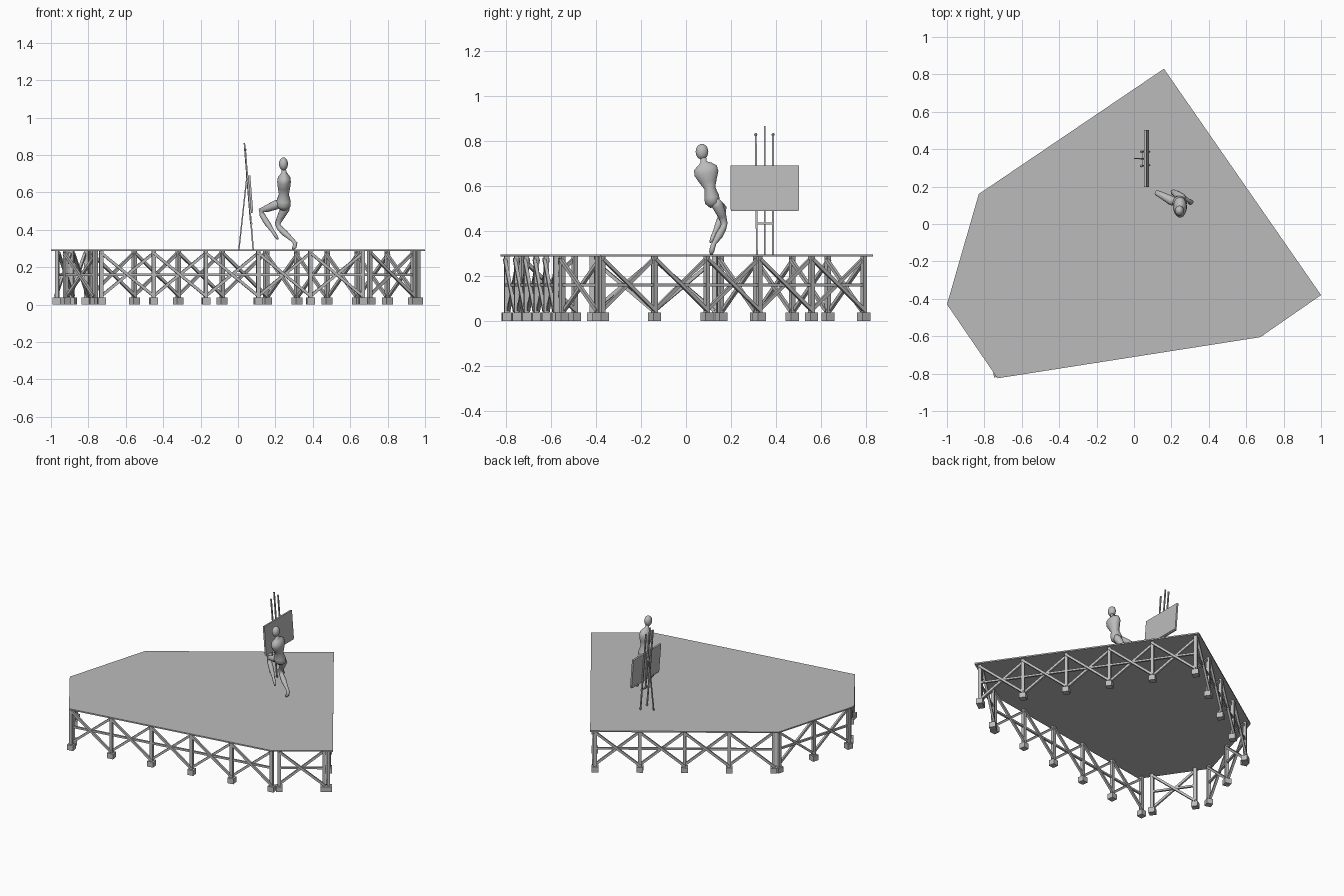
import bpy, bmesh, math
from mathutils import Vector as V

if "Cube" in bpy.data.objects:
    bpy.data.objects.remove(bpy.data.objects["Cube"])

grey = bpy.data.materials.new("plain grey")
grey.diffuse_color = (0.5, 0.5, 0.5, 1)
grey.use_nodes = True
grey.node_tree.nodes["Principled BSDF"].inputs["Base Color"].default_value = grey.diffuse_color


def finish(name, bm, smooth=False):
    bmesh.ops.recalc_face_normals(bm, faces=bm.faces[:])
    me = bpy.data.meshes.new(name)
    bm.to_mesh(me)
    bm.free()
    me.materials.append(grey)
    ob = bpy.data.objects.new(name, me)
    bpy.context.collection.objects.link(ob)
    if smooth:
        for p in me.polygons:
            p.use_smooth = True
    return ob


def tube(bm, stations, ref, sides):
    """Loft rings along a path; each station is (point, radius_u, radius_v)."""
    pts = [V(s[0]) for s in stations]
    rings = []
    for i, (p, ru, rv) in enumerate(stations):
        t = (pts[min(i + 1, len(pts) - 1)] - pts[max(i - 1, 0)]).normalized()
        v = t.cross(V(ref)).normalized()
        u = v.cross(t)
        rings.append([bm.verts.new(pts[i] + u * ru * math.cos(a) + v * rv * math.sin(a))
                      for a in ((k + .5) * math.tau / sides for k in range(sides))])
    for a, b in zip(rings, rings[1:]):
        for k in range(sides):
            j = (k + 1) % sides
            bm.faces.new((a[k], a[j], b[j], b[k]))
    bm.faces.new(rings[0][::-1])
    bm.faces.new(rings[-1])


def beam(bm, a, b, width, side):
    r = width / math.sqrt(2)
    tube(bm, [(a, r, r), (b, r, r)], side, 4)


def ball(bm, centre, scale, seg=16):
    r = bmesh.ops.create_uvsphere(bm, u_segments=seg, v_segments=seg // 2 + 2, radius=1)
    bmesh.ops.scale(bm, vec=V(scale), verts=r["verts"])
    bmesh.ops.translate(bm, vec=V(centre), verts=r["verts"])


# Deck: thin irregular six-sided slab
corners = [(0.16, 0.83), (-0.83, 0.16), (-1.0, -0.43),
           (-0.73, -0.825), (0.675, -0.605), (1.0, -0.38)]
LOW, TOP = 0.286, 0.295
bm = bmesh.new()
f = bm.faces.new([bm.verts.new((x, y, LOW)) for x, y in corners])
g = bmesh.ops.extrude_face_region(bm, geom=[f])
bmesh.ops.translate(bm, vec=(0, 0, TOP - LOW),
                    verts=[v for v in g["geom"] if isinstance(v, bmesh.types.BMVert)])
bm.faces.ensure_lookup_table()
if len(bm.faces) == 7:
    bm.faces.new([v for v in f.verts])
finish("deck", bm)

# Scaffold under each edge: footed posts, mid rail and crossed braces in equal bays
BAY = 0.283
for i, c in enumerate(corners):
    a, b = V((*c, 0)), V((*corners[(i + 1) % 6], 0))
    d = (b - a).normalized()
    inward = V((-d.y, d.x, 0))
    n = int((b - a).length / BAY)
    start = (a + b) / 2 - d * BAY * n / 2 + inward * 0.028
    up = lambda z: V((0, 0, z))
    bm = bmesh.new()
    for k in range(n + 1):
        p = start + d * BAY * k
        beam(bm, p, p + up(0.037), 0.042, d)
        beam(bm, p + up(0.036), p + up(LOW), 0.021, d)
        if k < n:
            q = p + d * BAY
            beam(bm, p + up(0.16), q + up(0.16), 0.013, inward)
            for s, e in ((0.045, 0.275), (0.275, 0.045)):
                off = inward * (0.008 if s < e else -0.008)
                beam(bm, p + up(s) + off, q + up(e) + off, 0.015, inward)
    finish("scaffold_side_%d" % (i + 1), bm)


# Easel: two leaning uprights with knobs, tall mast, rear leg, crossbar
def lean(z):
    return 0.085 - (z - 0.295) * 0.079


bm = bmesh.new()
for y0, y1 in ((0.315, 0.31), (0.387, 0.387)):
    beam(bm, (lean(TOP) - .004, y0, TOP), (lean(0.825) - .004, y1, 0.825), 0.008, (0, 1, 0))
    ball(bm, (lean(0.83) - .004, y1, 0.828), (0.007,) * 3, 8)
beam(bm, (lean(0.43) - .006, 0.35, 0.43), (lean(0.865) - .006, 0.35, 0.865), 0.008, (0, 1, 0))
beam(bm, (0.005, 0.35, TOP), (0.048, 0.35, 0.69), 0.007, (0, 1, 0))
beam(bm, (lean(0.433), 0.308, 0.433), (lean(0.433), 0.392, 0.433), 0.008, (0, 0, 1))
beam(bm, (lean(0.66) - .006, 0.308, 0.66), (lean(0.66) - .006, 0.392, 0.66), 0.008, (0, 0, 1))
beam(bm, (lean(0.494) + .004, 0.2, 0.494), (lean(0.494) + .004, 0.5, 0.494), 0.01, (0, 0, 1))
finish("easel_frame", bm)

# Canvas board resting on the easel
bm = bmesh.new()
tube(bm, [((lean(0.593) + .006, 0.197, 0.593), 0.137, 0.0085),
          ((lean(0.593) + .006, 0.502, 0.593), 0.137, 0.0085)], (-0.079, 0, 1), 4)
finish("canvas_board", bm)

# Mannequin torso, neck and head
bm = bmesh.new()
tube(bm, [((.240, .120, .505), .014, .014), ((.242, .118, .525), .038, .034),
          ((.244, .114, .552), .039, .034), ((.245, .106, .590), .027, .025),
          ((.246, .098, .622), .033, .040), ((.246, .091, .655), .037, .055),
          ((.247, .086, .680), .034, .053), ((.247, .082, .696), .021, .032),
          ((.246, .079, .706), .013, .014), ((.245, .075, .735), .012, .013)],
     (1, 0, 0), 16)
finish("figure_torso", bm, True)
bm = bmesh.new()
ball(bm, (.243, .071, .752), (.024, .028, .035))
finish("figure_head", bm, True)

# Bent legs: thigh, knee, shin, ankle, toe
legs = {
    "figure_forward_leg": [((.232, .112, .545), .020), ((.200, .125, .532), .025),
                           ((.155, .150, .514), .019), ((.123, .166, .503), .015),
                           ((.130, .162, .478), .015), ((.155, .148, .437), .016),
                           ((.187, .126, .390), .009), ((.200, .118, .370), .010),
                           ((.213, .108, .350), .005)],
    "figure_back_leg": [((.255, .125, .540), .020), ((.252, .140, .515), .026),
                        ((.228, .160, .468), .019), ((.211, .170, .432), .015),
                        ((.222, .164, .410), .015), ((.250, .148, .382), .017),
                        ((.292, .125, .345), .010), ((.306, .118, .328), .012),
                        ((.302, .114, .308), .011), ((.294, .112, .296), .006)]}
for name, path in legs.items():
    bm = bmesh.new()
    tube(bm, [(p, r, r) for p, r in path], (0.5, 1, 0.45), 12)
    finish(name, bm, True)
